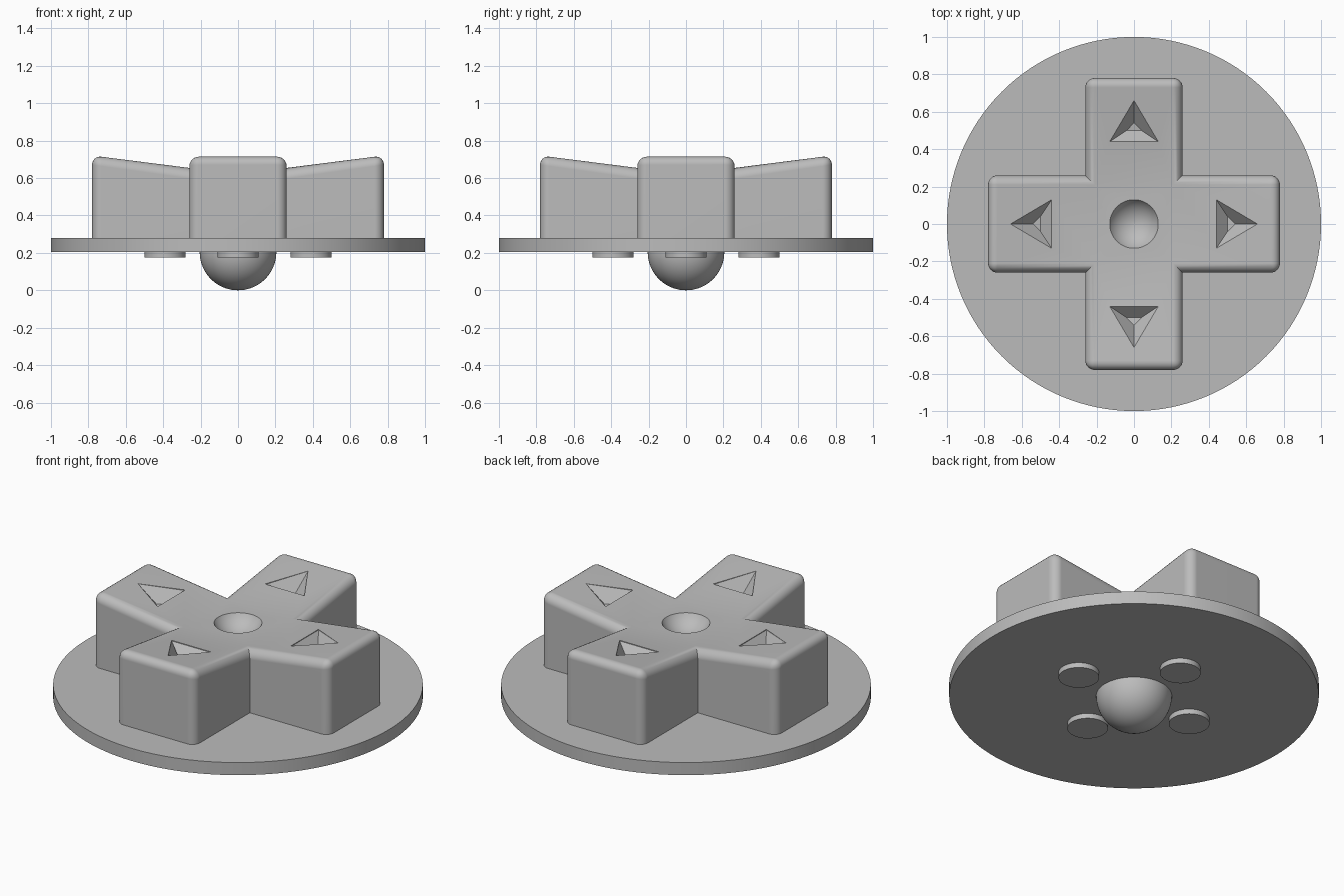
import bpy, bmesh, math
from mathutils import Matrix, Vector

cube = bpy.data.objects.get("Cube")
if cube:
    bpy.data.objects.remove(cube, do_unlink=True)

grey = bpy.data.materials.new("plain grey")
grey.use_nodes = True
colour = (0.5, 0.5, 0.5, 1)
grey.diffuse_color = colour
grey.node_tree.nodes["Principled BSDF"].inputs["Base Color"].default_value = colour


def make(name, bm):
    bmesh.ops.recalc_face_normals(bm, faces=bm.faces)
    mesh = bpy.data.meshes.new(name)
    bm.to_mesh(mesh)
    bm.free()
    obj = bpy.data.objects.new(name, mesh)
    bpy.context.collection.objects.link(obj)
    mesh.materials.append(grey)
    return obj


def activate(obj):
    bpy.ops.object.select_all(action="DESELECT")
    obj.select_set(True)
    bpy.context.view_layer.objects.active = obj


def smooth(obj, angle=30):
    activate(obj)
    bpy.ops.object.shade_smooth_by_angle(angle=math.radians(angle))


def cylinder(name, radius, bottom, top, x=0, y=0, sides=64):
    bm = bmesh.new()
    bmesh.ops.create_cone(bm, cap_ends=True, segments=sides, radius1=radius, radius2=radius,
                          depth=top - bottom,
                          matrix=Matrix.Translation((x, y, (top + bottom) / 2)))
    obj = make(name, bm)
    smooth(obj)
    return obj


def ball(name, radius, z):
    bm = bmesh.new()
    bmesh.ops.create_uvsphere(bm, u_segments=64, v_segments=32, radius=radius,
                              matrix=Matrix.Translation((0, 0, z)))
    return bm


DISC_BOTTOM, DISC_TOP = 0.205, 0.28
HALF, REACH = 0.26, 0.78
LOW, HIGH = 0.648, 0.721

# Round base plate
cylinder("base_plate", 1.0, DISC_BOTTOM, DISC_TOP, sides=128)

# Half ball pivot under the plate
bm = ball("pivot", 0.205, DISC_BOTTOM)
bmesh.ops.bisect_plane(bm, geom=bm.verts[:] + bm.edges[:] + bm.faces[:],
                       plane_co=(0, 0, DISC_BOTTOM + 0.001), plane_no=(0, 0, 1), clear_outer=True)
smooth(make("pivot_ball", bm))

# Four contact feet
for i, side in enumerate(("left", "back", "right", "front")):
    a = i * math.pi / 2
    cylinder(side + "_foot", 0.11, 0.175, DISC_BOTTOM + 0.005,
             0.39 * math.cos(a), 0.39 * math.sin(a))

# Cross shaped pad: centre square and four arms rising outwards
bm = bmesh.new()
bottom = DISC_TOP - 0.01
for level in ("top", "bottom"):
    inner, outer = (LOW, HIGH) if level == "top" else (bottom, bottom)
    square = [bm.verts.new((x, y, inner)) for x, y in
              ((HALF, -HALF), (HALF, HALF), (-HALF, HALF), (-HALF, -HALF))]
    bm.faces.new(square)
    for i in range(4):
        turn = Matrix.Rotation(i * math.pi / 2, 3, "Z")
        tips = [bm.verts.new(turn @ Vector((REACH, y, outer))) for y in (-HALF, HALF)]
        bm.faces.new((square[i], tips[0], tips[1], square[(i + 1) % 4]))
rims = [e for e in bm.edges if e.is_boundary]
bmesh.ops.bridge_loops(bm, edges=rims)
bmesh.ops.recalc_face_normals(bm, faces=bm.faces)


def rounded(edge):
    a, b = (v.co for v in edge.verts)
    mid = (a + b) / 2
    if abs(a.z - b.z) > 0.2:
        return max(abs(mid.x), abs(mid.y)) > REACH - 0.01
    on_rim = any(abs(f.normal.z) < 0.5 for f in edge.link_faces)
    return mid.z > 0.5 and on_rim


bmesh.ops.bevel(bm, geom=[e for e in bm.edges if rounded(e)], offset=0.05, offset_type="OFFSET",
                segments=6, profile=0.5, affect="EDGES", clamp_overlap=True)
pad = make("cross_pad", bm)


def carve(cutter):
    activate(pad)
    mod = pad.modifiers.new("carve", "BOOLEAN")
    mod.operation, mod.solver, mod.object = "DIFFERENCE", "EXACT", cutter
    bpy.ops.object.modifier_apply(modifier=mod.name)
    bpy.data.objects.remove(cutter, do_unlink=True)


# Round dimple in the middle
carve(make("dimple_cutter", ball("dimple", 0.15, LOW + 0.075)))

# Arrow pits: tapered triangles following the slope of each arm
slope = (HIGH - LOW) / (REACH - HALF)
rim = ((0.66, 0), (0.44, 0.13), (0.44, -0.13))
floor = ((0.54, 0), (0.50, 0.04), (0.50, -0.04))
for i in range(4):
    turn = Matrix.Rotation(i * math.pi / 2, 3, "Z")
    bm = bmesh.new()
    rings = []
    for points, offset in ((floor, -0.07), (rim, 0), (rim, 0.1)):
        rings.append([bm.verts.new(turn @ Vector((x, y, LOW + slope * (x - HALF) + offset)))
                      for x, y in points])
    bm.faces.new(rings[0])
    bm.faces.new(rings[2])
    for low, high in zip(rings, rings[1:]):
        for j in range(3):
            k = (j + 1) % 3
            bm.faces.new((low[j], low[k], high[k], high[j]))
    carve(make("arrow_cutter", bm))

smooth(pad)
pad.modifiers.new("even shading", "WEIGHTED_NORMAL").keep_sharp = True
